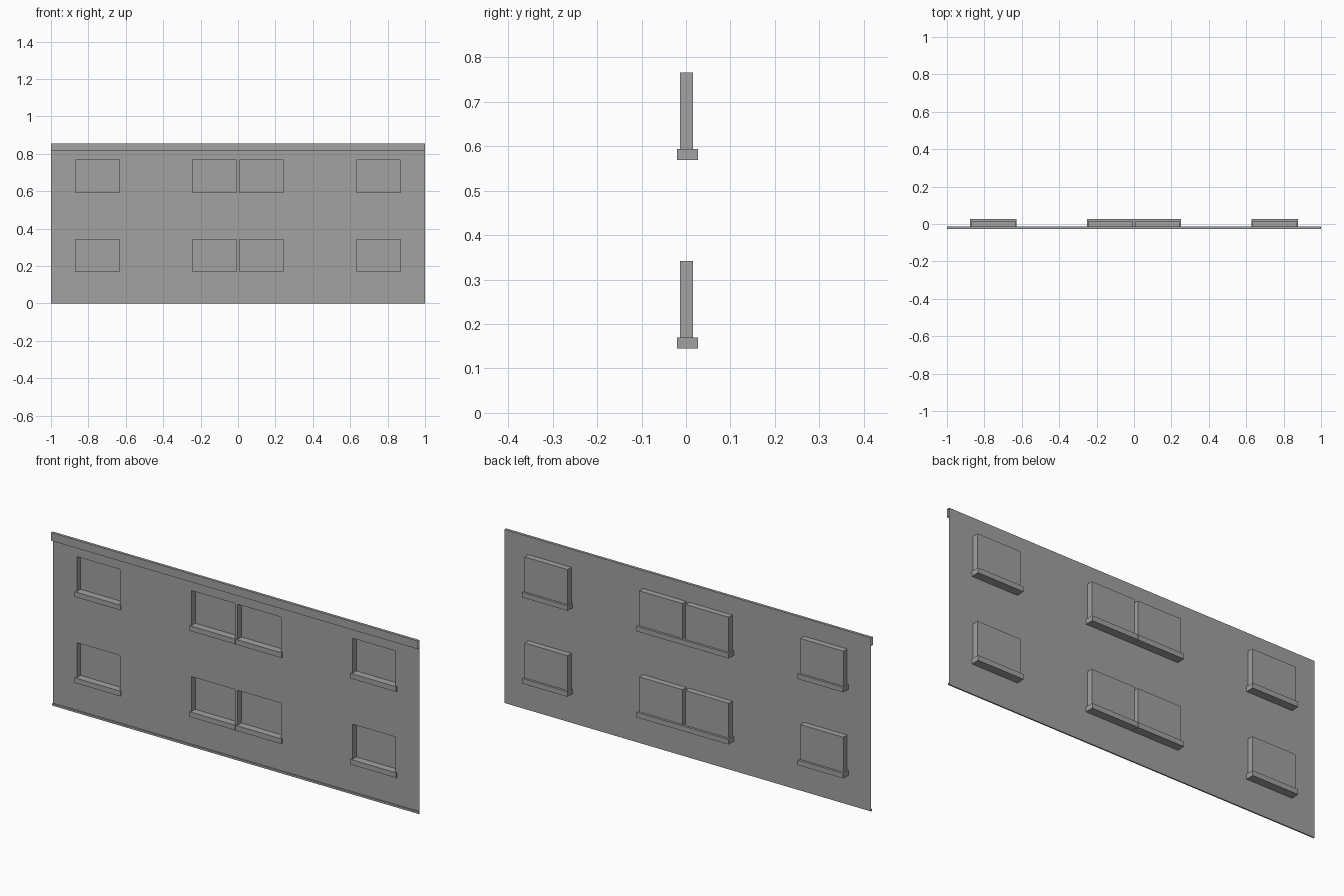
import bpy
import bmesh

cube = bpy.data.objects.get("Cube")
if cube:
    bpy.data.objects.remove(cube, do_unlink=True)

GREY = 0.36
plaster = bpy.data.materials.new("grey plaster")
plaster.use_nodes = True
plaster.diffuse_color = (GREY, GREY, GREY, 1)
plaster.node_tree.nodes["Principled BSDF"].inputs["Base Color"].default_value = (GREY, GREY, GREY, 1)

WALL_Y, PANE_Y = -0.0135, 0.016
HEIGHT = 0.855
COLUMNS = [(-0.869, -0.634), (-0.244, -0.008), (0.008, 0.244), (0.634, 0.869)]
FLOORS = [("lower", 0.17, 0.342), ("upper", 0.594, 0.766)]


def finish(name, bm):
    mesh = bpy.data.meshes.new(name)
    bm.to_mesh(mesh)
    bm.free()
    mesh.materials.append(plaster)
    obj = bpy.data.objects.new(name, mesh)
    bpy.context.collection.objects.link(obj)
    return obj


def strip(name, profile):
    """Sweep an open (y, z) profile along the full wall width."""
    bm = bmesh.new()
    rows = [[bm.verts.new((x, y, z)) for x in (-1, 1)] for y, z in profile]
    for a, b in zip(rows, rows[1:]):
        bm.faces.new((a[0], a[1], b[1], b[0]))
    return finish(name, bm)


def box(name, low, high, open_front=False):
    bm = bmesh.new()
    bmesh.ops.create_cube(bm, size=1)
    for v in bm.verts:
        v.co = [lo + (c + 0.5) * (hi - lo) for c, lo, hi in zip(v.co, low, high)]
    if open_front:
        # Leave the street side and the sill side open
        gone = [f for f in bm.faces if f.normal.y < -0.5 or f.normal.z < -0.5]
        bmesh.ops.delete(bm, geom=gone, context="FACES")
    return finish(name, bm)


# Thin wall sheet with rectangular window openings
xs = [-1] + [x for column in COLUMNS for x in column] + [1]
zs = [0] + [z for floor in FLOORS for z in floor[1:]] + [HEIGHT]
bm = bmesh.new()
grid = [[bm.verts.new((x, WALL_Y, z)) for x in xs] for z in zs]
for r in range(len(zs) - 1):
    for c in range(len(xs) - 1):
        if r % 2 and c % 2:
            continue
        bm.faces.new((grid[r][c], grid[r][c + 1], grid[r + 1][c + 1], grid[r + 1][c]))
finish("wall", bm)

# Cornice along the top and a low plinth along the bottom, open at the ends
strip("cornice", [(WALL_Y, 0.815), (-0.027, 0.815), (-0.027, HEIGHT), (WALL_Y, HEIGHT)])
strip("plinth", [(WALL_Y, 0), (-0.02, 0), (-0.02, 0.01), (WALL_Y, 0.01)])

# Recessed window boxes with projecting sills
for floor, bottom, top in FLOORS:
    for i, (x0, x1) in enumerate(COLUMNS, 1):
        box(f"{floor}_window_{i}", (x0, WALL_Y, bottom), (x1, PANE_Y, top), open_front=True)
        box(f"{floor}_sill_{i}", (x0 - 0.007, -0.02, bottom - 0.025), (x1 + 0.007, 0.027, bottom))
